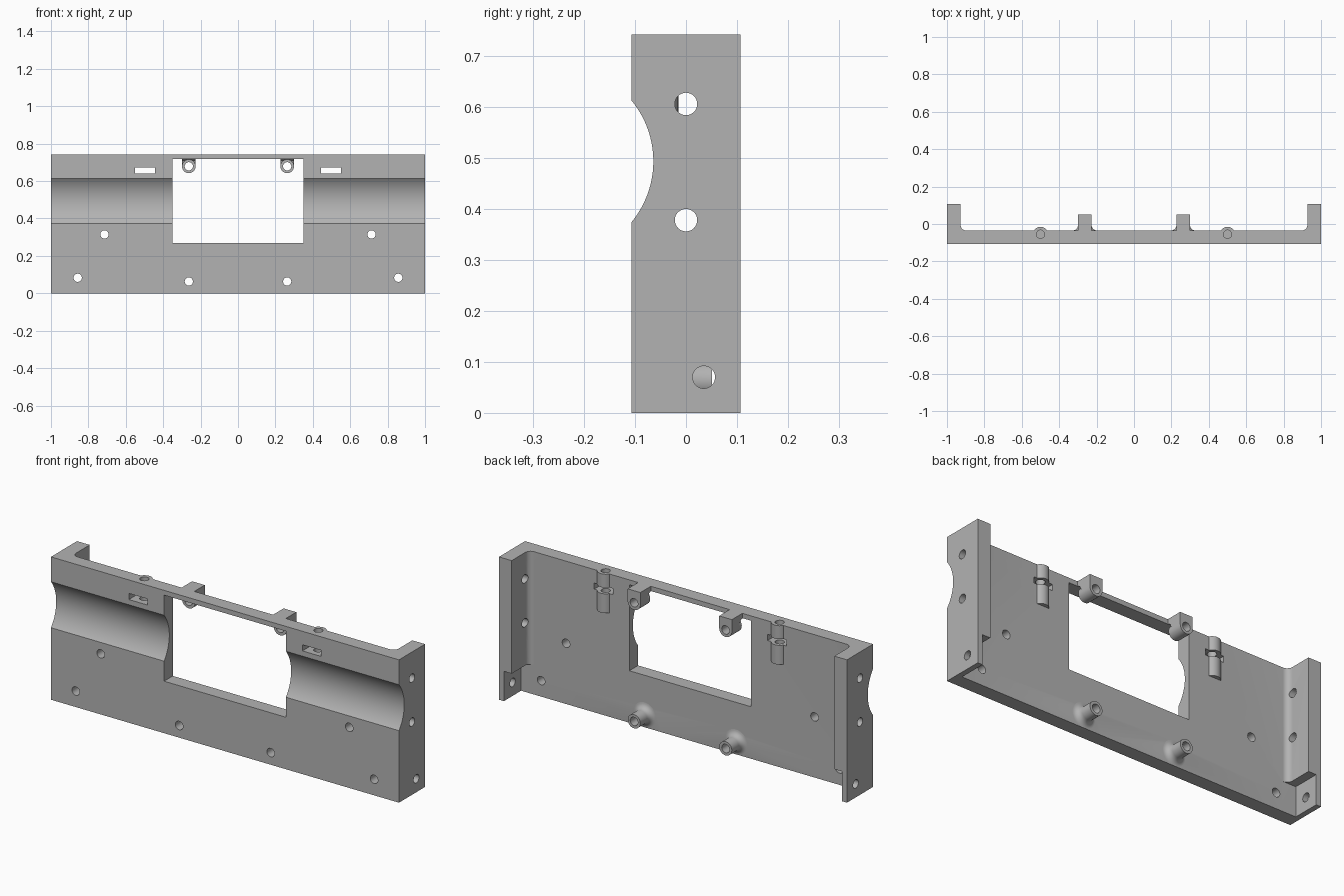
import bpy, bmesh, math
from mathutils import Matrix, Vector

old = bpy.data.objects.get("Cube")
if old:
    bpy.data.objects.remove(old, do_unlink=True)

grey = bpy.data.materials.new("plain grey")
grey.use_nodes = True
grey.diffuse_color = (0.45, 0.45, 0.45, 1)
grey.node_tree.nodes["Principled BSDF"].inputs["Base Color"].default_value = (0.45, 0.45, 0.45, 1)

HEIGHT, FRONT, BACK, REAR = 0.742, -0.107, -0.035, 0.107
HOLE = 0.022

# Maps profile (u, v) and extrusion w onto world axes
PLACE = {"x": lambda u, v, w: (w, u, v),
         "y": lambda u, v, w: (u, w, v),
         "z": lambda u, v, w: (u, v, w)}


def finish(name, bm):
    bmesh.ops.recalc_face_normals(bm, faces=bm.faces)
    mesh = bpy.data.meshes.new(name)
    bm.to_mesh(mesh)
    bm.free()
    mesh.materials.append(grey)
    obj = bpy.data.objects.new(name, mesh)
    bpy.context.collection.objects.link(obj)
    return obj


def prism(name, axis, points, start, end):
    bm = bmesh.new()
    base = bm.faces.new([bm.verts.new(PLACE[axis](u, v, start)) for u, v in points])
    moved = bmesh.ops.extrude_face_region(bm, geom=[base])["geom"]
    shift = Vector(PLACE[axis](0, 0, end - start))
    bmesh.ops.translate(bm, vec=shift, verts=[g for g in moved if isinstance(g, bmesh.types.BMVert)])
    return finish(name, bm)


def box(name, x, y, z):
    return prism(name, "z", [(x[0], y[0]), (x[1], y[0]), (x[1], y[1]), (x[0], y[1])], *z)


def arc(cx, cy, r, a, b, steps):
    return [(cx + r * math.cos(math.radians(a + (b - a) * i / steps)),
             cy + r * math.sin(math.radians(a + (b - a) * i / steps))) for i in range(steps + 1)]


def rod(name, axis, u, v, r, start, end, sides=32):
    return prism(name, axis, arc(u, v, r, 0, 360, sides)[:-1], start, end)


def combine(part, operation):
    mod = body.modifiers.new(part.name, "BOOLEAN")
    mod.operation, mod.solver, mod.object = operation, "EXACT", part
    bpy.context.view_layer.objects.active = body
    bpy.ops.object.modifier_apply(modifier=mod.name)
    bpy.data.objects.remove(part, do_unlink=True)


def add(part):
    combine(part, "UNION")


def cut(part):
    combine(part, "DIFFERENCE")


# Channel section: front plate and two side walls with filleted inner corners
fillet = 0.03
half = [(1, FRONT), (1, REAR), (0.927, REAR)]
half += arc(0.927 - fillet, BACK + fillet, fillet, 0, -90, 8)
section = half + [(-x, y) for x, y in reversed(half)]
body = prism("mounting_bracket", "z", section, 0, HEIGHT)

# Central window
cut(box("window", (-0.35, 0.35), (-0.2, 0.2), (0.27, 0.717)))

for s in (-1, 1):
    x = 0.263 * s
    # Upper lug: sloped web hanging from the lintel with a round screw barrel
    web = [(-0.06, HEIGHT), (-0.06, 0.717), (BACK, 0.717), (-0.02, 0.71),
           (-0.005, 0.679), (0.051, 0.679), (0.051, HEIGHT)]
    add(prism("lug_web", "x", web, x - 0.0365, x + 0.0365))
    add(rod("lug_barrel", "y", x, 0.679, 0.0365, -0.03, 0.051))

    # Lower standoff: turned boss with a flared foot
    profile = [(0, -0.06), (0.066, -0.06)]
    profile += arc(0.066, BACK + 0.03, 0.03, 270, 180, 6) + [(0.036, 0.051), (0, 0.051)]
    bm = bmesh.new()
    ring = [bm.verts.new((r, 0, h)) for r, h in profile]
    edges = [bm.edges.new(pair) for pair in zip(ring, ring[1:])]
    bmesh.ops.spin(bm, geom=ring + edges, axis=(0, 0, 1), cent=(0, 0, 0),
                   angle=2 * math.pi, steps=32, use_merge=True)
    bmesh.ops.remove_doubles(bm, verts=bm.verts, dist=0.0001)
    bm.transform(Matrix.Translation((x, 0, 0.063)) @ Matrix.Rotation(-math.pi / 2, 4, "X"))
    boss = finish("standoff", bm)
    add(boss)
    cut(box("foot_trim", (x - 0.1, x + 0.1), (-0.2, 0.2), (-0.1, 0)))

    # Vertical pin sleeve on the back of the plate
    add(rod("pin_sleeve", "z", 0.5 * s, -0.055, 0.04, 0.54, HEIGHT))

# Long rounded groove across the front
cut(rod("groove", "x", -0.2515, 0.4935, 0.1875, -1.1, 1.1, 96))

for s in (-1, 1):
    # Pin bore and cross slot
    cut(rod("pin_bore", "z", 0.5 * s, -0.055, HOLE, 0.59, 0.8))
    cut(box("cross_slot", sorted((0.445 * s, 0.552 * s)), (-0.2, 0.05), (0.64, 0.672)))

    # Thinned lower end of each side wall
    cut(box("wall_relief", sorted((0.89 * s, 0.972 * s)), (BACK, 0.2), (-0.1, 0.155)))

    # Screw holes through plate, lugs and standoffs
    for x, z in ((0.263, 0.063), (0.263, 0.679), (0.857, 0.083), (0.714, 0.315)):
        cut(rod("front_hole", "y", x * s, z, HOLE, -0.2, 0.2))

    # Screw holes through the side walls
    for y, z in ((0, 0.606), (0, 0.378), (0.035, 0.07)):
        cut(rod("side_hole", "x", y, z, HOLE, 0.91 * s, 1.1 * s))

# Smooth the round surfaces, keep the machined edges crisp
bpy.ops.object.select_all(action="DESELECT")
body.select_set(True)
bpy.context.view_layer.objects.active = body
bpy.ops.object.shade_smooth_by_angle(angle=math.radians(25))
